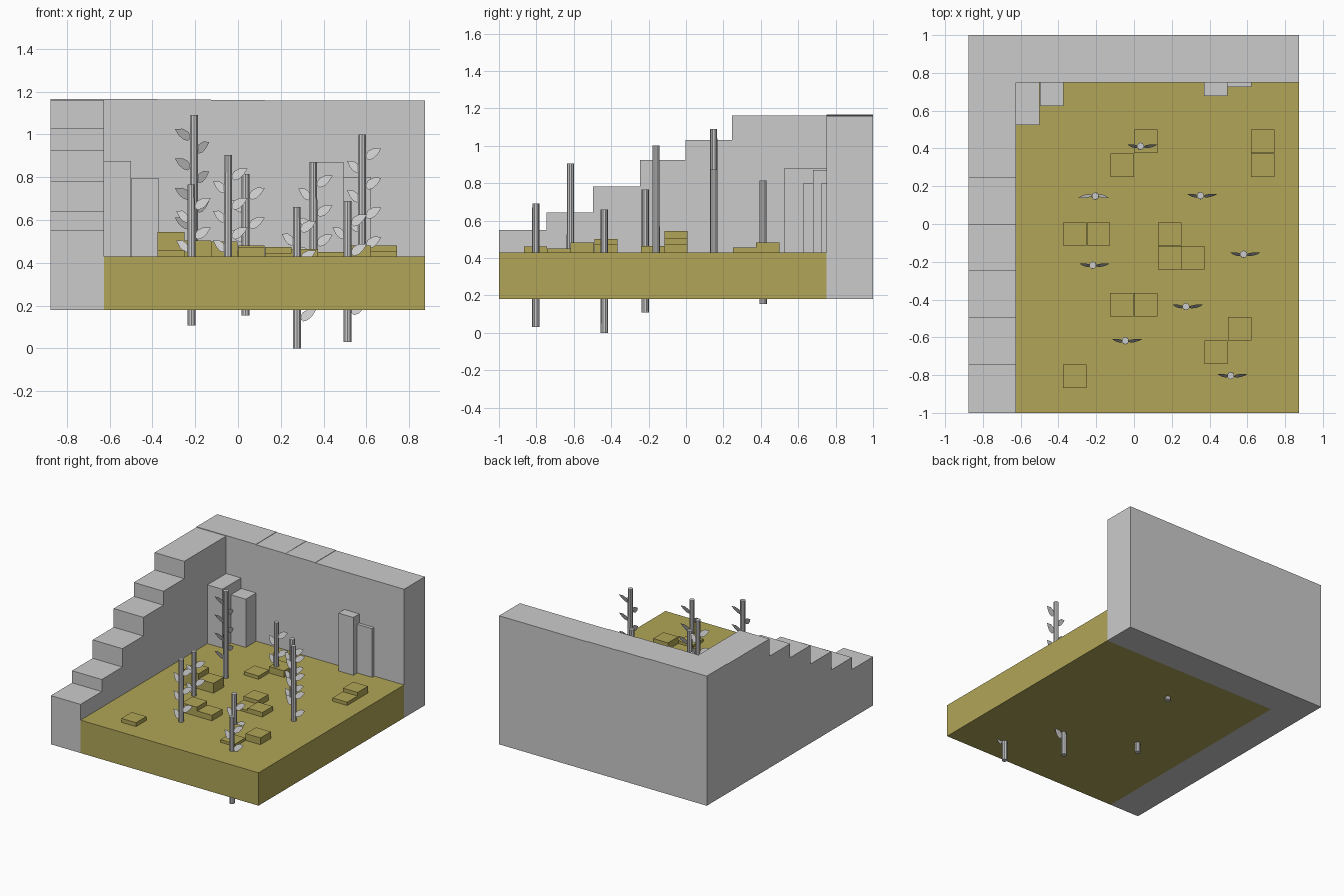
import bpy, bmesh, math
from mathutils import Matrix, Vector

if "Cube" in bpy.data.objects:
    bpy.data.objects.remove(bpy.data.objects["Cube"])

olive = bpy.data.materials.new("olive_ground")
olive.diffuse_color = (0.44, 0.376, 0.096, 1)
olive.use_nodes = True
olive.node_tree.nodes["Principled BSDF"].inputs["Base Color"].default_value = olive.diffuse_color


def finish(name, bm, mat=None):
    me = bpy.data.meshes.new(name)
    bm.to_mesh(me)
    bm.free()
    ob = bpy.data.objects.new(name, me)
    bpy.context.collection.objects.link(ob)
    if mat:
        me.materials.append(mat)
    return ob


def box(name, x0, x1, y0, y1, z0, z1, mat=None):
    bm = bmesh.new()
    size = Matrix.Diagonal((x1 - x0, y1 - y0, z1 - z0, 1))
    mid = Matrix.Translation(((x0 + x1) / 2, (y0 + y1) / 2, (z0 + z1) / 2))
    bmesh.ops.create_cube(bm, size=1, matrix=mid @ size)
    return finish(name, bm, mat)


def extruded(name, profile, axis_map, depth):
    """Extrude a 2D outline along the vector depth."""
    bm = bmesh.new()
    f = bm.faces.new([bm.verts.new(axis_map(u, v)) for u, v in profile])
    r = bmesh.ops.extrude_face_region(bm, geom=[f])
    bmesh.ops.translate(bm, vec=depth,
                        verts=[g for g in r["geom"] if isinstance(g, bmesh.types.BMVert)])
    bmesh.ops.recalc_face_normals(bm, faces=bm.faces)
    return finish(name, bm)


def stepped(base, steps, end):
    """Outline of a row of columns given as (start, top)."""
    pts = [(steps[0][0], base)]
    for i, (s, top) in enumerate(steps):
        e = steps[i + 1][0] if i + 1 < len(steps) else end
        pts += [(s, top), (e, top)]
    return pts + [(end, base)]


BASE, TOP = 0.18, 0.43

# ground slab
box("ground", -0.625, 0.873, -1, 0.75, BASE, TOP, olive)

# stepped side wall and nearly level back wall
side = stepped(BASE, [(-1, 0.55), (-0.745, 0.642), (-0.497, 0.782), (-0.245, 0.924),
                      (-0.003, 1.03), (0.247, 1.162)], 0.75)
extruded("side_wall", side, lambda u, v: (-0.875, u, v), Vector((0.25, 0, 0)))
back = stepped(BASE, [(-0.875, 1.166), (-0.375, 1.163), (-0.125, 1.161), (0.125, 1.158)], 0.873)
extruded("back_wall", back, lambda u, v: (u, 0.75, v), Vector((0, 0.25, 0)))

# pillars against the back wall
for i, (x, y, top) in enumerate([(-0.625, 0.525, 0.877), (-0.498, 0.625, 0.797),
                                 (0.37, 0.678, 0.87), (0.495, 0.725, 0.80)]):
    box(f"pillar_{i}", x, x + 0.126, y, 0.75, TOP, top)

# low ground blocks on a square grid
blocks = [(0, 0.375, 0.48), (-0.125, 0.25, 0.455), (0.62, 0.375, 0.482), (0.62, 0.25, 0.455),
          (-0.375, -0.115, 0.545), (-0.25, -0.115, 0.505), (0.127, -0.115, 0.475),
          (0.127, -0.24, 0.447), (0.25, -0.24, 0.465), (-0.127, -0.49, 0.5),
          (0, -0.49, 0.472), (0.497, -0.617, 0.482), (0.372, -0.742, 0.45),
          (-0.375, -0.867, 0.46)]
for i, (x, y, top) in enumerate(blocks):
    box(f"ground_block_{i}", x, x + 0.124, y, y + 0.124, TOP, top, olive)


# canes with alternating leaves
LEAF = [(0.012, -0.04), (0.03, -0.055), (0.052, -0.048), (0.073, -0.028),
        (0.09, 0), (0.055, 0.002), (0.028, -0.012)]


def cane(i, x, y, top, turn=0):
    bm = bmesh.new()
    bmesh.ops.create_cone(bm, cap_ends=True, segments=10, radius1=0.02, radius2=0.019,
                          depth=0.66, matrix=Matrix.Translation((0, 0, -0.33)))
    leaves = [(1, 1, -0.065 - 0.138 * k) for k in range(4)]
    leaves += [(-1, 0.78, -0.125 - 0.138 * k) for k in range(3)]
    for side, s, z in leaves:
        bm.faces.new([bm.verts.new((side * u * s, side * -(v + 0.027) * -0.35 * side, z + v))
                      for u, v in LEAF])
    bm.transform(Matrix.Translation((x, y, top)) @ Matrix.Rotation(turn, 4, "Z"))
    finish(f"cane_{i}", bm)


for i, c in enumerate([(0.035, 0.412, 0.815), (-0.205, 0.148, 1.09, math.pi),
                       (0.352, 0.15, 0.872), (-0.218, -0.218, 0.767), (0.58, -0.16, 1.0),
                       (0.275, -0.437, 0.66), (-0.046, -0.618, 0.905), (0.512, -0.803, 0.69)]):
    cane(i, *c)
